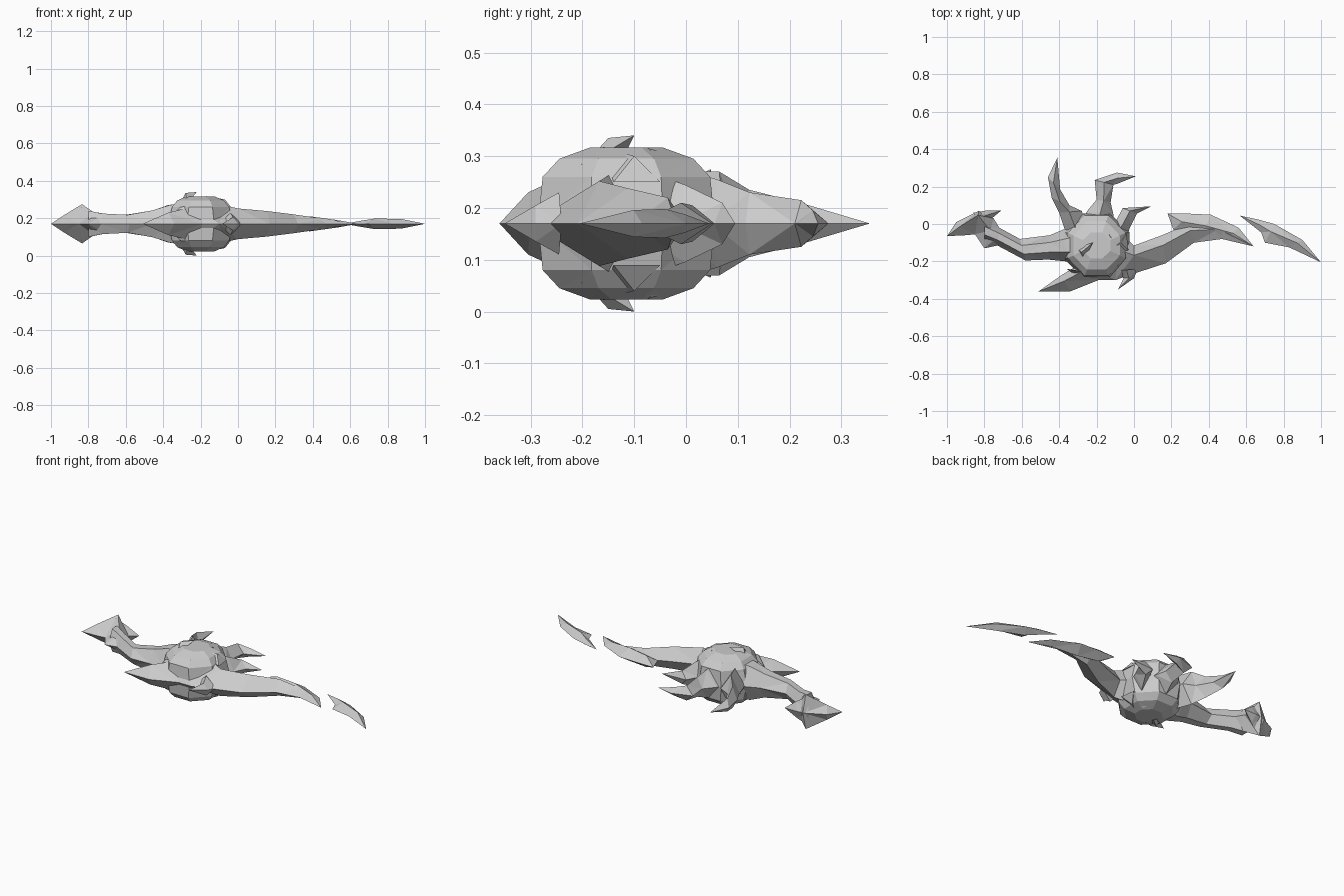
import bpy, bmesh, math
from mathutils import Vector

MID = 0.17   # the whole model is mirrored about this height


def finish(name, bm):
    bmesh.ops.remove_doubles(bm, verts=bm.verts, dist=0.0005)
    bmesh.ops.dissolve_degenerate(bm, edges=bm.edges, dist=0.0005)
    bmesh.ops.triangulate(bm, faces=[f for f in bm.faces if len(f.verts) > 3])
    bmesh.ops.recalc_face_normals(bm, faces=bm.faces)
    me = bpy.data.meshes.new(name)
    bm.to_mesh(me)
    bm.free()
    ob = bpy.data.objects.new(name, me)
    bpy.context.collection.objects.link(ob)
    return ob


def blade(name, stations, t=(0.5,)):
    """Loft of sharp-edged sections: (edge a xy, edge b xy, half height[, ridge position])."""
    bm = bmesh.new()
    rings = []
    for ax, ay, bx, by, h, *own in stations:
        a, b = Vector((ax, ay, MID)), Vector((bx, by, MID))
        ts = own or t
        up = Vector((0, 0, h))
        ring = [a] + [a.lerp(b, s) + up for s in ts] + [b]
        ring += [a.lerp(b, s) - up for s in reversed(ts)]
        rings.append([bm.verts.new(p) for p in ring])
    n = len(rings[0])
    for r, s in zip(rings, rings[1:]):
        for i in range(n):
            j = (i + 1) % n
            bm.faces.new((r[i], r[j], s[j], s[i]))
    bm.faces.new(rings[0])
    bm.faces.new(rings[-1])
    return finish(name, bm)


def claw(name, left, right, ridge, tip):
    """Small tetrahedral thorn, repeated on the underside."""
    bm = bmesh.new()
    for s in (1, -1):
        v = [bm.verts.new((x, y, MID + s * (z - MID))) for x, y, z in (left, right, ridge, tip)]
        for f in ((0, 1, 2), (0, 1, 3), (1, 2, 3), (0, 2, 3)):
            bm.faces.new([v[i] for i in f])
    return finish(name, bm)


# long front blade sweeping to the right
blade("main_blade", [
    (-.51, -.36, -.51, -.36, 0), (-.39, -.275, -.34, -.36, .06),
    (-.25, -.19, -.19, -.30, .095), (-.07, -.05, -.10, -.30, .10),
    (0, -.115, .0, -.265, .082), (.15, -.06, .17, -.21, .068),
    (.29, .0, .32, -.10, .05), (.44, .0, .47, -.08, .028),
    (.64, -.12, .64, -.12, 0)], (0.35,))
blade("main_blade_barb", [
    (.18, .055, .18, .055, 0), (.30, .055, .21, -.03, .035),
    (.41, .05, .36, -.07, .04), (.56, -.02, .50, -.08, .02),
    (.64, -.12, .64, -.12, 0)])

# detached tip floating past the main blade
blade("floating_blade_tip", [
    (.565, .045, .565, .045, 0), (.66, .025, .68, -.045, .018),
    (.75, 0, .70, -.10, .028), (.90, -.085, .83, -.125, .026),
    (1, -.205, 1, -.205, 0)], (0.4,))

# left arm and its pointed head
blade("left_arm", [
    (-.30, 0, -.30, -.22, .11), (-.38, -.03, -.36, -.20, .10),
    (-.45, -.06, -.46, -.19, .072), (-.61, -.08, -.58, -.195, .048),
    (-.72, -.02, -.73, -.115, .055), (-.80, .02, -.80, -.09, .07)], (0.3, 0.7))
blade("left_head", [
    (-1, -.065, -1, -.065, 0), (-.95, .01, -.90, -.06, .045, .35),
    (-.83, .07, -.85, -.055, .105, .18), (-.75, .03, -.80, -.13, .06, .4),
    (-.72, -.02, -.73, -.115, .05, .5)])
blade("left_head_barb", [
    (-.86, .06, -.82, 0, .09), (-.79, .072, -.76, .03, .05), (-.71, .072, -.71, .072, 0)])

# back horns
blade("tall_horn", [
    (-.36, -.06, -.24, -.02, .10), (-.40, .06, -.28, .07, .10),
    (-.44, .14, -.345, .10, .065), (-.46, .25, -.395, .185, .04),
    (-.41, .355, -.41, .355, 0)], (0.45,))
blade("hooked_horn", [
    (-.30, -.02, -.10, -.02, .11), (-.25, .07, -.11, .05, .085),
    (-.20, .13, -.125, .115, .06), (-.21, .235, -.11, .21, .045),
    (-.09, .275, -.09, .215, .025), (.01, .255, .01, .255, 0)])
blade("short_horn", [
    (-.16, -.03, -.06, -.12, .10), (-.10, .01, -.02, -.015, .075),
    (-.06, .085, .015, .055, .04), (.095, .095, .095, .095, 0)])
blade("front_thorn", [
    (-.10, -.25, .02, -.24, .06), (-.055, -.29, .0, -.29, .035),
    (-.085, -.35, -.085, -.35, 0)])

# faceted body and domed core: (radius x, radius y, half height) rings, mirrored
bm = bmesh.new()
rings = []
profile = [(.19, .185, 0), (.165, .175, .09), (.135, .14, .125), (.08, .075, .147)]
for rx, ry, h in [(a, b, -c) for a, b, c in profile[:0:-1]] + profile:
    rings.append([bm.verts.new((-.2 + rx * math.cos(a), -.115 + ry * math.sin(a), MID + h))
                  for a in [math.tau * (i + .5) / 8 for i in range(8)]])
for r, s in zip(rings, rings[1:]):
    for i in range(8):
        j = (i + 1) % 8
        bm.faces.new((r[i], r[j], s[j], s[i]))
bm.faces.new(rings[0])
bm.faces.new(rings[-1])
finish("core_dome", bm)

# thorns hugging the dome
claw("left_claw", (-.31, -.13, .28), (-.27, -.20, .28), (-.28, -.15, .335), (-.22, -.10, .34))
claw("back_claw", (-.20, -.01, .27), (-.09, -.01, .26), (-.15, -.03, .302), (-.12, -.075, .316))
claw("front_claw", (-.29, -.20, .27), (-.25, -.27, .25), (-.23, -.22, .30), (-.09, -.20, .285))
claw("right_claw", (-.04, -.05, .25), (-.03, -.14, .25), (-.07, -.10, .30), (-.17, -.16, .318))
claw("rim_claw", (-.36, -.24, .20), (-.30, -.28, .20), (-.31, -.25, .26), (-.20, -.26, .27))
